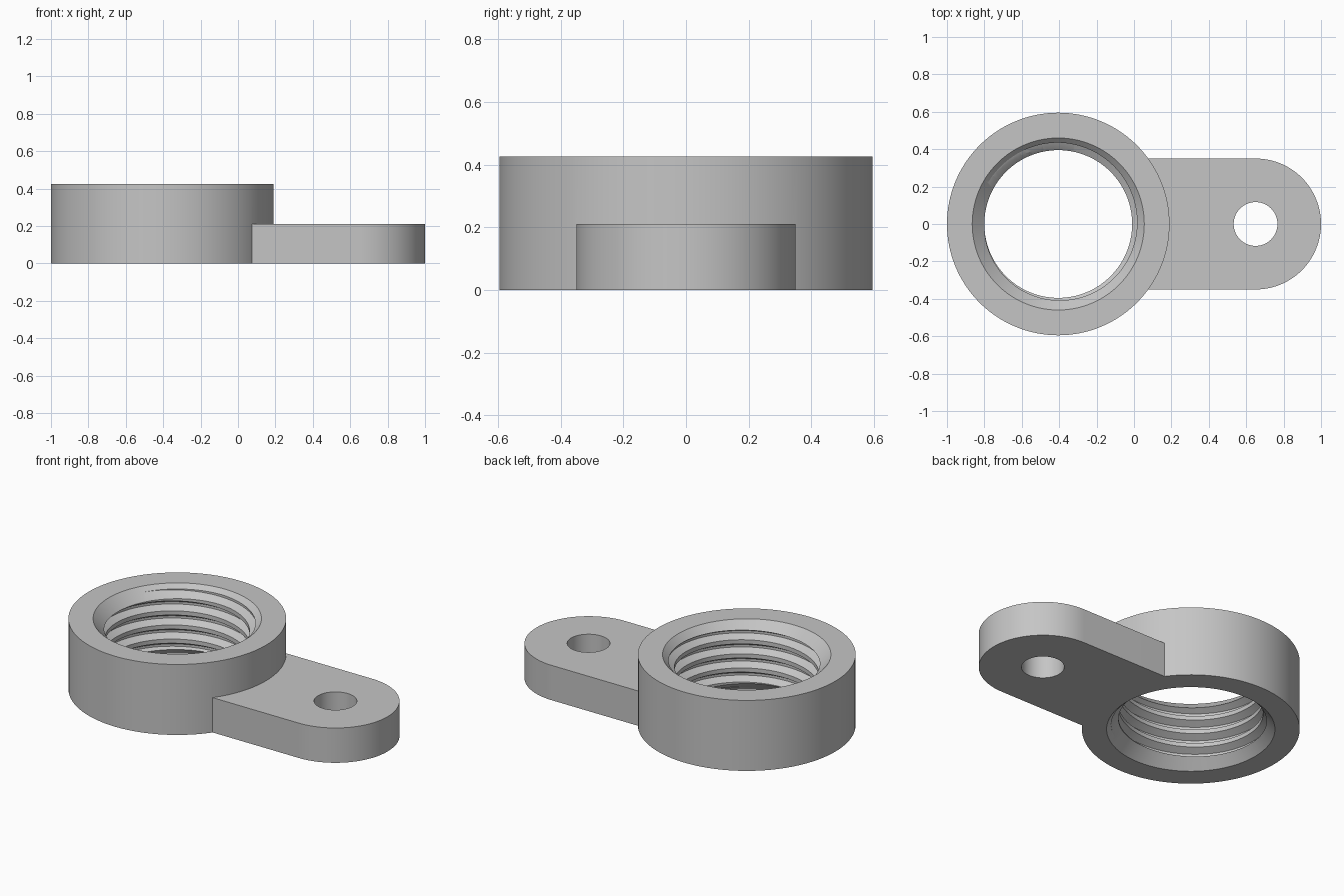
import bpy, bmesh
from math import sin, cos, pi, tau
from mathutils import Matrix, Vector

cube = bpy.data.objects.get("Cube")
if cube:
    bpy.data.objects.remove(cube, do_unlink=True)

SEGMENTS = 128
RING_X, RING_R, RING_H = -0.405, 0.595, 0.425
TAB_X, TAB_R, TAB_H, HOLE_R = 0.65, 0.35, 0.21, 0.117
CREST_R, ROOT_R, CHAMFER_R = 0.395, 0.435, 0.46
PITCH, FLANK, CREST = 0.085, 0.023, 0.025

grey = bpy.data.materials.new("plain grey")
grey.use_nodes = True
grey.diffuse_color = (0.56, 0.56, 0.56, 1)
grey.node_tree.nodes["Principled BSDF"].inputs["Base Color"].default_value = grey.diffuse_color


def finish(name, bm):
    bmesh.ops.recalc_face_normals(bm, faces=bm.faces[:])
    mesh = bpy.data.meshes.new(name)
    bm.to_mesh(mesh)
    bm.free()
    mesh.materials.append(grey)
    obj = bpy.data.objects.new(name, mesh)
    bpy.context.collection.objects.link(obj)
    return obj


def frustum(name, x, z0, z1, r0, r1):
    bm = bmesh.new()
    bmesh.ops.create_cone(bm, cap_ends=True, segments=SEGMENTS, radius1=r0, radius2=r1,
                          depth=z1 - z0, matrix=Matrix.Translation((x, 0, (z0 + z1) / 2)))
    return finish(name, bm)


def rounded_tab():
    bm = bmesh.new()
    arc = [-pi / 2 + pi * i / 64 for i in range(65)]
    outline = [(TAB_X + TAB_R * cos(a), TAB_R * sin(a)) for a in arc]
    outline += [(0.068, TAB_R), (0.068, -TAB_R)]
    face = bm.faces.new([bm.verts.new((x, y, 0)) for x, y in outline])
    top = bmesh.ops.extrude_face_region(bm, geom=[face])["geom"]
    bmesh.ops.translate(bm, vec=(0, 0, TAB_H),
                        verts=[v for v in top if isinstance(v, bmesh.types.BMVert)])
    return finish("tab", bm)


def thread_cutter():
    # One turn of a right-handed helical surface, stacked and trimmed flat at both ends
    bm = bmesh.new()
    profile = [(0, ROOT_R), (FLANK, CREST_R), (FLANK + CREST, CREST_R), (2 * FLANK + CREST, ROOT_R)]
    columns = []
    for i in range(SEGMENTS + 1):
        a = tau * i / SEGMENTS
        base = 0.40 + PITCH * (a / tau - 0.25)
        columns.append([bm.verts.new((RING_X + r * cos(a), r * sin(a), base + PITCH * k + dz))
                        for k in range(-8, 4) for dz, r in profile])
    for left, right in zip(columns, columns[1:]):
        for j in range(len(left) - 1):
            bm.faces.new((left[j], right[j], right[j + 1], left[j + 1]))
    bmesh.ops.remove_doubles(bm, verts=bm.verts[:], dist=0.00005)
    for z, up in ((-0.04, -1), (RING_H + 0.04, 1)):
        bmesh.ops.bisect_plane(bm, geom=bm.verts[:] + bm.edges[:] + bm.faces[:], dist=0.00001,
                               plane_co=Vector((0, 0, z)), plane_no=Vector((0, 0, up)),
                               clear_outer=True)
    bmesh.ops.holes_fill(bm, edges=[e for e in bm.edges if e.is_boundary], sides=0)
    return finish("thread_cutter", bm)


def combine(target, tool, operation):
    tool.hide_render = True
    bpy.context.view_layer.objects.active = target
    mod = target.modifiers.new(tool.name, 'BOOLEAN')
    mod.operation, mod.solver, mod.object = operation, 'EXACT', tool
    bpy.ops.object.modifier_apply(modifier=mod.name)
    bpy.data.objects.remove(tool, do_unlink=True)


# Ring body with the mounting tab fused to its side
bracket = frustum("threaded_ring_with_tab", RING_X, 0, RING_H, RING_R, RING_R)
combine(bracket, rounded_tab(), 'UNION')

# Threaded bore, chamfers at both mouths, and the tab's screw hole
combine(bracket, thread_cutter(), 'DIFFERENCE')
wide, narrow = CHAMFER_R + 0.05, CHAMFER_R - 0.1
combine(bracket, frustum("top_chamfer", RING_X, RING_H - 0.1, RING_H + 0.05, narrow, wide), 'DIFFERENCE')
combine(bracket, frustum("bottom_chamfer", RING_X, -0.05, 0.1, wide, narrow), 'DIFFERENCE')
combine(bracket, frustum("screw_hole", TAB_X, -0.1, TAB_H + 0.1, HOLE_R, HOLE_R), 'DIFFERENCE')

# Smooth curved walls, crisp edges
bpy.ops.object.select_all(action='DESELECT')
bracket.select_set(True)
bpy.context.view_layer.objects.active = bracket
bpy.ops.object.shade_smooth_by_angle(angle=0.45)
